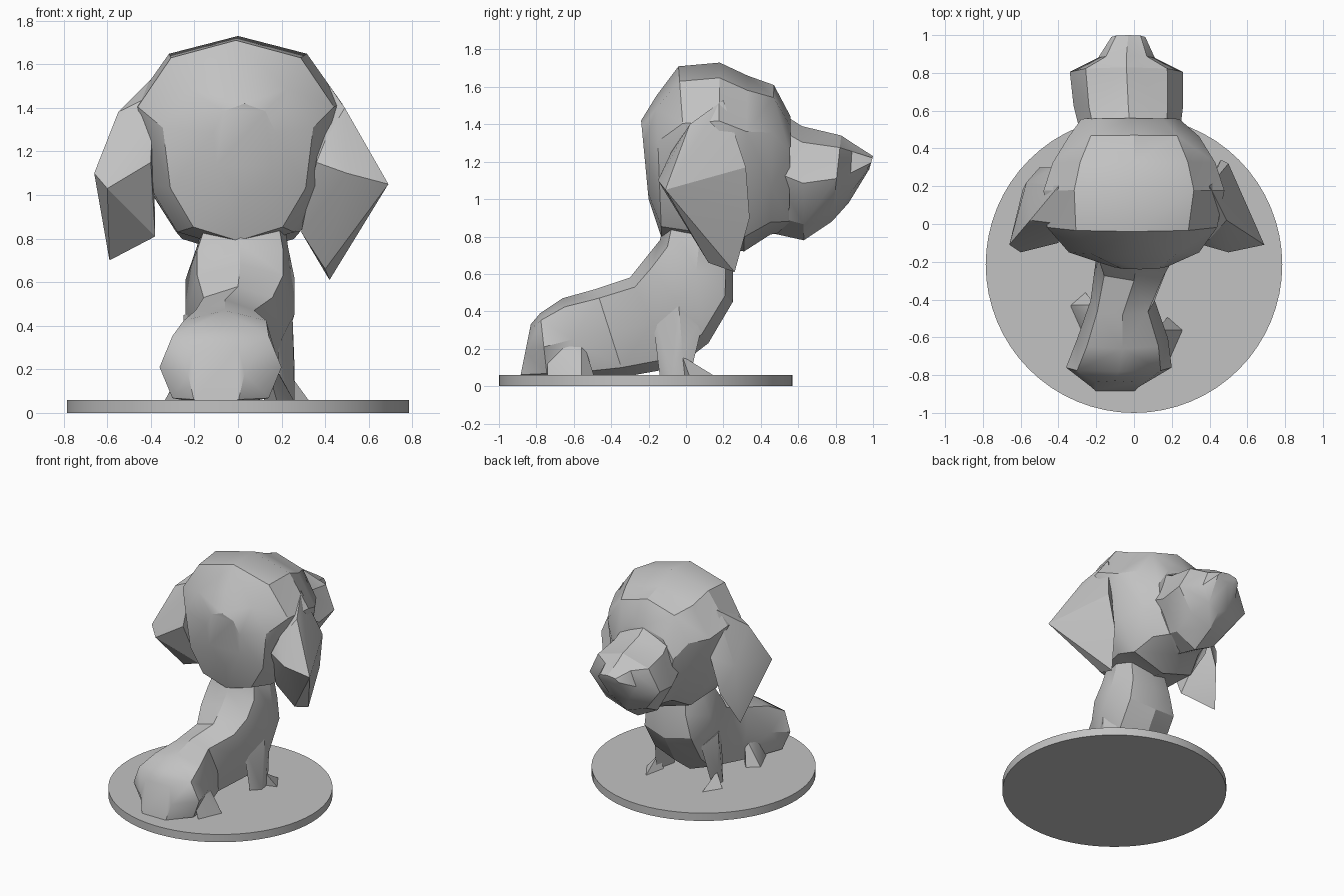
import bpy, bmesh, math
from mathutils import Vector

cube = bpy.data.objects.get("Cube")
if cube:
    bpy.data.objects.remove(cube)

grey = bpy.data.materials.new("plain grey")
grey.use_nodes = True
GREY = (0.54, 0.54, 0.54, 1)
grey.diffuse_color = GREY
grey.node_tree.nodes["Principled BSDF"].inputs["Base Color"].default_value = GREY


def finish(bm, name, angle):
    bmesh.ops.recalc_face_normals(bm, faces=bm.faces)
    mesh = bpy.data.meshes.new(name)
    bm.to_mesh(mesh)
    bm.free()
    mesh.materials.append(grey)
    obj = bpy.data.objects.new(name, mesh)
    bpy.context.collection.objects.link(obj)
    bpy.ops.object.select_all(action='DESELECT')
    obj.select_set(True)
    bpy.context.view_layer.objects.active = obj
    bpy.ops.object.shade_smooth_by_angle(angle=math.radians(angle))


def boxy(v, power):
    return math.copysign(abs(v) ** power, v)


def loft(name, sections, sides=8, power=0.8, jaw=1.0):
    """Each section: upper (y, z), lower (y, z), x centre, half width.
    A power below 1 squares the section; jaw scales the width below the middle."""
    bm = bmesh.new()
    rings = []
    for up, low, xc, rx in sections:
        top, bottom = Vector((xc, *up)), Vector((xc, *low))
        mid, half = (top + bottom) / 2, (top - bottom) / 2
        ring = []
        for k in range(sides):
            a = 2 * math.pi * k / sides
            c, s = boxy(math.cos(a), power), boxy(math.sin(a), power)
            width = rx * (jaw if c < -0.1 else 1)
            ring.append(bm.verts.new(mid + half * c + Vector((width * s, 0, 0))))
        rings.append(ring)
    for i, (r, s) in enumerate(zip(rings, rings[1:])):
        for k in range(sides):
            n = (k + 1) % sides
            quad = (r[k], r[n], s[n], s[k])
            # alternate the diagonal for a faceted surface
            j = (i + k) % 2
            bm.faces.new((quad[j], quad[j + 1], quad[j + 2]))
            bm.faces.new((quad[j], quad[j + 2], quad[(j + 3) % 4]))
    bm.faces.new(rings[0])
    bm.faces.new(rings[-1])
    finish(bm, name, 30)


def hull(name, points):
    bm = bmesh.new()
    for p in points:
        bm.verts.new(p)
    out = bmesh.ops.convex_hull(bm, input=bm.verts)
    inside = [v for v in out["geom_interior"] if isinstance(v, bmesh.types.BMVert)]
    bmesh.ops.delete(bm, geom=inside, context='VERTS')
    finish(bm, name, 25)


# Round base
bm = bmesh.new()
bmesh.ops.create_cone(bm, cap_ends=True, segments=64, radius1=0.785, radius2=0.785, depth=0.06)
bmesh.ops.translate(bm, verts=bm.verts, vec=(0, -0.215, 0.03))
finish(bm, "base", 30)

# Sitting body, from rump to neck
loft("body", [
    ((-.83, .33), (-.89, .03), -.1, .13),
    ((-.78, .39), (-.74, .03), -.08, .28),
    ((-.66, .47), (-.55, .03), -.06, .24),
    ((-.48, .52), (-.33, .05), -.06, .17),
    ((-.3, .58), (-.05, .1), 0, .2),
    ((-.22, .68), (.12, .23), .01, .25),
    ((-.14, .78), (.25, .45), .01, .25),
    ((-.11, .9), (.25, .62), .02, .21),
    ((-.05, .95), (.2, .85), .03, .18)], 8, .68)

# Skull
loft("head", [
    ((-.24, 1.42), (-.2, 1.0), .03, .15),
    ((-.16, 1.55), (-.13, .79), 0, .36),
    ((-.04, 1.71), (.03, .75), -.01, .47),
    ((.18, 1.73), (.17, .75), 0, .5),
    ((.33, 1.66), (.31, .72), 0, .45),
    ((.47, 1.61), (.45, .81), 0, .36),
    ((.56, 1.44), (.55, .83), -.02, .27)], 10, .86, .9)

# Muzzle, widest along the lip line and tapering to the nose
loft("muzzle", [
    ((.48, 1.48), (.45, .82), -.02, .26),
    ((.62, 1.39), (.63, .78), -.03, .29),
    ((.83, 1.34), (.78, .88), -.04, .3),
    ((.89, 1.3), (.87, .98), -.04, .15),
    ((1, 1.23), (.98, 1.16), -.03, .09)], 8, .95, .8)

# Hanging ears, flaring backwards
hull("left_ear", [
    (.4, .2, 1.53), (.5, .32, 1.17), (.46, .34, .9), (.42, .26, .61), (.4, .12, .66),
    (.69, -.11, 1.05), (.6, -.05, 1.17), (.49, .02, 1.4), (.5, .27, 1.0),
    (.4, -.08, 1.25), (.36, -.11, 1.15), (.5, -.15, 1.1), (.29, .05, .83)])
hull("right_ear", [
    (-.4, .2, 1.53), (-.55, .02, 1.38), (-.57, .22, 1.15), (-.5, .3, .95), (-.66, -.11, 1.1),
    (-.59, .18, .7), (-.6, -.15, 1.03), (-.38, .06, .81), (-.39, .0, 1.46),
    (-.4, -.1, 1.15), (-.42, .3, 1.2)])

# Front and hind legs with splayed paws
for side, name in ((1, "left"), (-1, "right")):
    hull(name + "_front_leg", [
        (side * .17, -.19, .46), (side * .25, -.04, .45), (side * .2, .1, .38),
        (side * .2, -.14, .05), (side * .26, -.08, .05), (side * .26, -.02, .2),
        (side * .24, .02, .05)])
    hull(name + "_front_paw", [
        (side * .2, -.02, .05), (side * .33, .02, .05), (side * .24, .16, .05),
        (side * .25, -.02, .16)])
    # the right hind leg sits further forward and out
    shift = Vector((0, 0, 0)) if side > 0 else Vector((-.08, .13, 0))
    hull(name + "_hind_leg", [Vector(p) + shift for p in (
        (side * .1, -.74, .33), (side * .08, -.67, .38), (side * .12, -.56, .27),
        (side * .18, -.74, .05), (side * .26, -.56, .05), (side * .18, -.49, .05),
        (side * .12, -.56, .05))])
